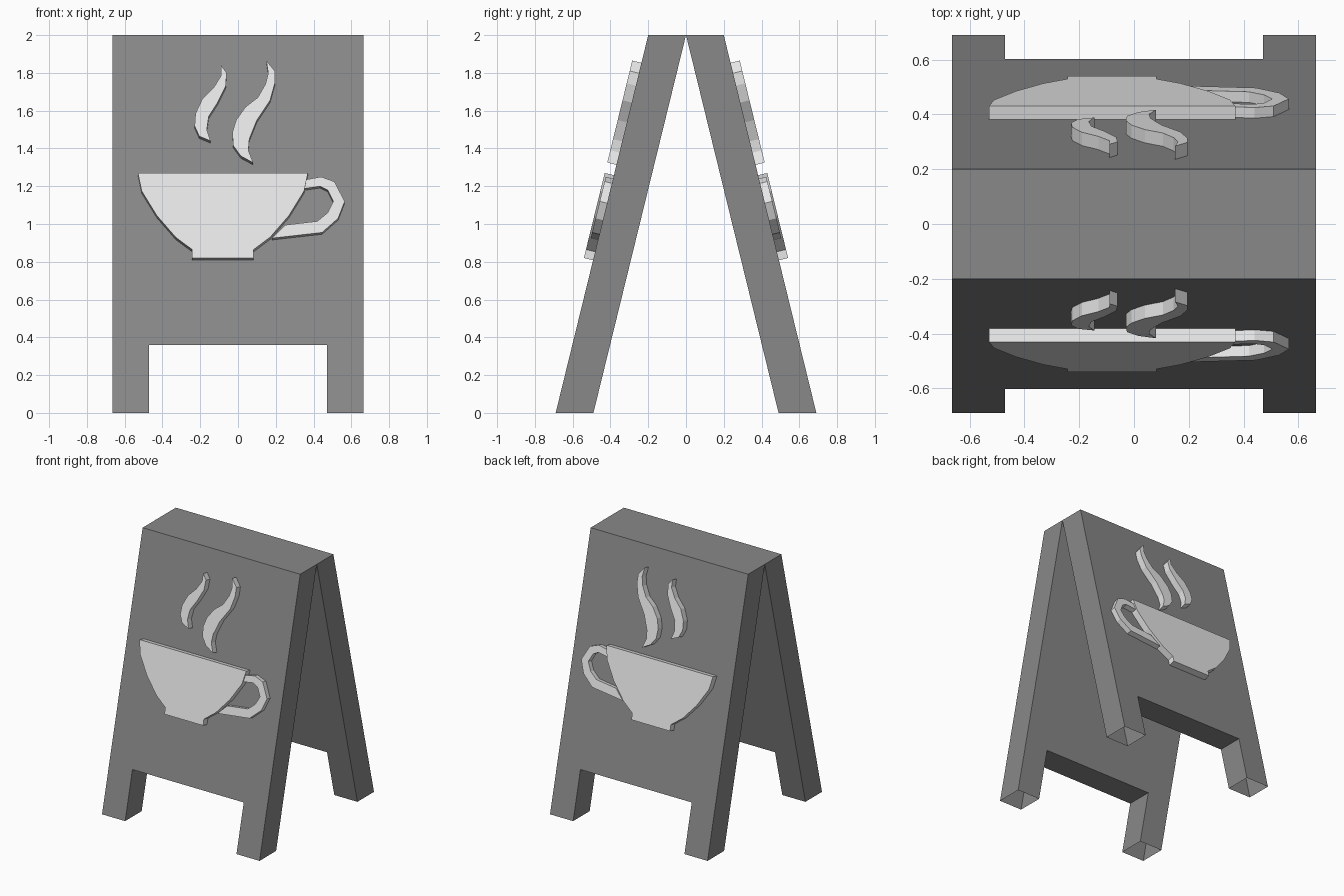
import bpy
import bmesh
from mathutils import Vector

SLOPE = 0.245                                   # lean of each panel
NORMAL = Vector((0, -1, SLOPE)).normalized()    # outward direction of the front panel

cube = bpy.data.objects.get("Cube")
if cube:
    bpy.data.objects.remove(cube)


def make_material(name, value):
    mat = bpy.data.materials.new(name)
    mat.use_nodes = True
    colour = (value, value, value, 1)
    mat.diffuse_color = colour
    mat.node_tree.nodes["Principled BSDF"].inputs["Base Color"].default_value = colour
    return mat


board_grey = make_material("board grey", 0.25)
sign_white = make_material("sign white", 0.8)


def panel_y(z):
    return -0.2 - SLOPE * (2 - z)


def slab(name, front, offset, side, mat, open_feet=False):
    """Solid from a front outline and the offset to its rear; side -1 flips it to the back."""
    bm = bmesh.new()
    rings = []
    for shift in (Vector(), offset):
        rings.append([bm.verts.new(Vector((p.x, p.y * side, p.z))
                                   + Vector((shift.x, shift.y * side, shift.z)))
                      for p in front])
    a, b = rings
    bm.faces.new(a)
    bm.faces.new(b[::-1])
    for i in range(len(a)):
        j = (i + 1) % len(a)
        if open_feet and a[i].co.z == 0 and a[j].co.z == 0:
            continue
        bm.faces.new((a[j], a[i], b[i], b[j]))
    bmesh.ops.recalc_face_normals(bm, faces=bm.faces)
    mesh = bpy.data.meshes.new(name)
    bm.to_mesh(mesh)
    bm.free()
    mesh.materials.append(mat)
    obj = bpy.data.objects.new(name, mesh)
    bpy.context.collection.objects.link(obj)


def relief(name, outline, depth, side):
    """Raised shape whose rear lies on the sloping panel."""
    front = [Vector((x, panel_y(z - depth * NORMAL.z) + depth * NORMAL.y, z))
             for x, z in outline]
    front = [Vector((x, panel_y(z) - depth / -NORMAL.y, z)) for x, z in outline]
    slab(name, front, -depth * NORMAL, side, sign_white)


# Panel outline with the gap between its feet
half_panel = [(0.665, 2), (0.665, 0), (0.47, 0), (0.47, 0.36)]
panel = half_panel + [(-x, z) for x, z in reversed(half_panel)]

# Cup outline, mirrored about its own middle
half_cup = [(0.45, 1.27), (0.43, 1.175), (0.35, 1.045),
            (0.25, 0.93), (0.163, 0.865), (0.163, 0.82)]
cup = [(-0.08 + w, z) for w, z in half_cup] + [(-0.08 - w, z) for w, z in reversed(half_cup)]

# Handle: outer edge, then back along the inner edge
handle = [(0.33, 1.23), (0.44, 1.25), (0.51, 1.225), (0.565, 1.12), (0.53, 1.03),
          (0.445, 0.955), (0.18, 0.925), (0.25, 0.995), (0.42, 1.015), (0.475, 1.06),
          (0.505, 1.12), (0.475, 1.18), (0.435, 1.2), (0.33, 1.185)]

# Steam wisps
small_steam = [(-0.09, 1.84), (-0.06, 1.8), (-0.065, 1.73), (-0.11, 1.64), (-0.155, 1.57),
               (-0.165, 1.5), (-0.145, 1.44), (-0.205, 1.465), (-0.23, 1.52),
               (-0.225, 1.585), (-0.19, 1.66), (-0.13, 1.72), (-0.09, 1.785)]
large_steam = [(0.15, 1.865), (0.195, 1.81), (0.195, 1.745), (0.17, 1.655), (0.1, 1.55),
               (0.06, 1.45), (0.055, 1.39), (0.08, 1.325), (0.015, 1.36), (-0.025, 1.415),
               (-0.03, 1.485), (-0.01, 1.55), (0.04, 1.62), (0.105, 1.67),
               (0.145, 1.74), (0.16, 1.8)]

for label, side in (("front", 1), ("back", -1)):
    slab(label + "_panel", [Vector((x, panel_y(z), z)) for x, z in panel],
         Vector((0, 0.2, 0)), side, board_grey, open_feet=True)
    relief(label + "_cup", cup, 0.05, side)
    relief(label + "_cup_handle", handle, 0.04, side)
    relief(label + "_small_steam", small_steam, 0.05, side)
    relief(label + "_large_steam", large_steam, 0.05, side)
